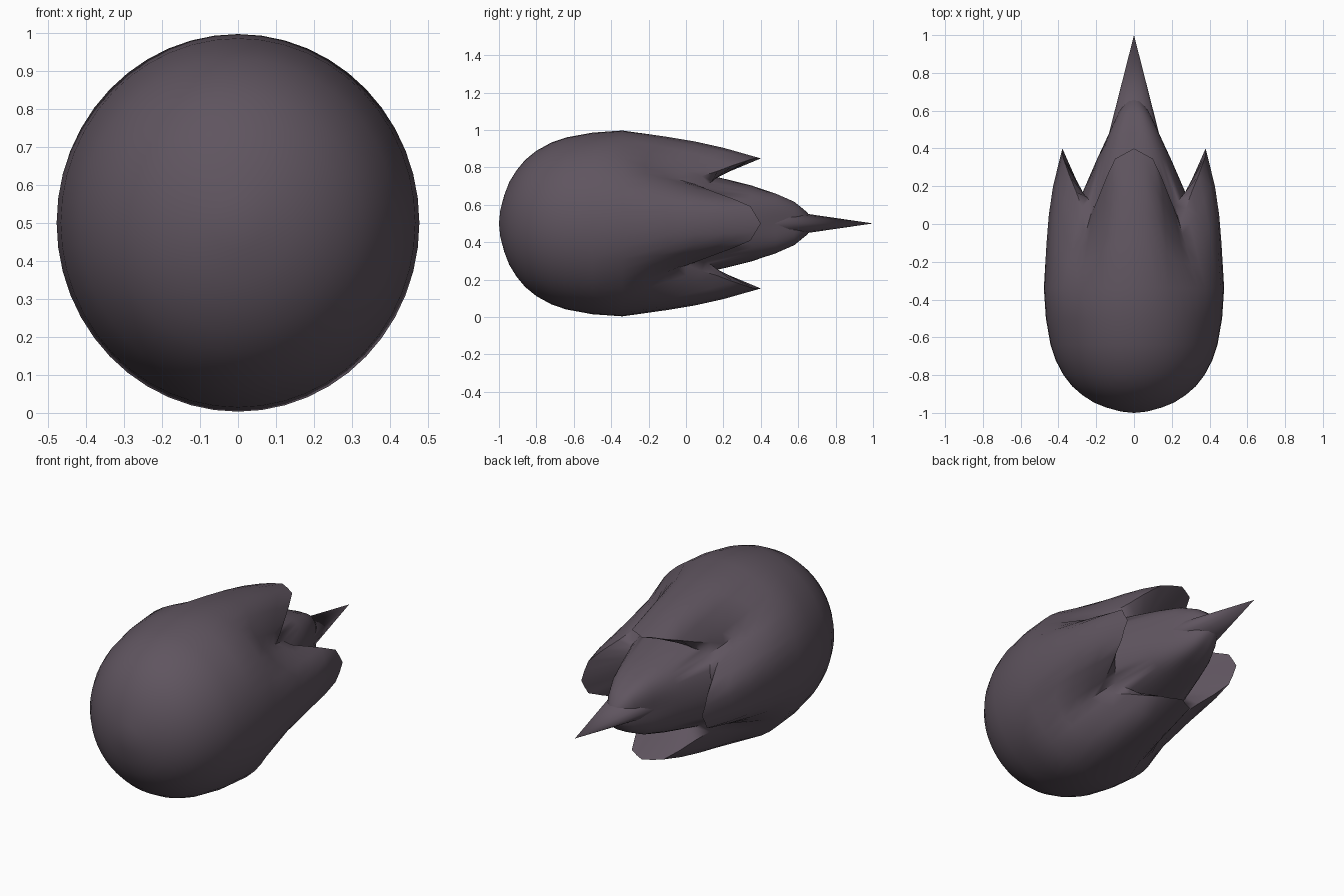
import bpy, bmesh
from math import sin, cos, pi

if "Cube" in bpy.data.objects:
    bpy.data.objects.remove(bpy.data.objects["Cube"])

mat = bpy.data.materials.new("dark_rock")
mat.diffuse_color = (0.115, 0.09, 0.115, 1)
mat.use_nodes = True
mat.node_tree.nodes["Principled BSDF"].inputs["Base Color"].default_value = mat.diffuse_color
SEG = 48
ZC = 0.5

# Profiles are (y, radius); the nose and core are round
nose = [(-.993, .07), (-.972, .148), (-.945, .217), (-.905, .28), (-.86, .333), (-.8, .381),
        (-.72, .424), (-.64, .451), (-.5, .476), (-.34, .487)]
core = [(.35, .203), (.48, .158), (.58, .115), (.65, .058)]
# Trailing fins: profile every 15 degrees from the fin centre,
# running out to the tip and folding back in to the core
fin = [
    [(-.1, .463), (.05, .444), (.2, .416), (.40, .363), (.16, .255)],
    [(-.1, .457), (.05, .435), (.2, .407), (.345, .370), (.16, .255)],
    [(-.2, .442), (-.08, .410), (.05, .373), (.17, .338), (.14, .265)],
    [(-.22, .430), (-.12, .385), (-.05, .352), (.0, .328), (.10, .282)],
]
N, F = len(nose), len(fin[0])


def fin_profile(d):
    """Profile at d steps of 15 degrees, halfway values averaged."""
    lo, hi = fin[int(d)], fin[min(int(d + .5), 3)]
    return [((a[0] + b[0]) / 2, (a[1] + b[1]) / 2) for a, b in zip(lo, hi)]


def scales(k, a):
    """Width and height factors for ring k at angle a; the core is squarish."""
    if k < N:
        return .98, 1.02
    if k < N + F - 1:
        return 1.0 + .015 * (k - N), 1.0 - .014 * (k - N)
    if k == N + F - 1:
        return 1.08, .98
    j = k - N - F
    s = 1 + (.08, .18, .15, 0)[j] * sin(2 * a) ** 2
    return (.95, .83, .75, .8)[j] * s, s


def finish(bm, name):
    bmesh.ops.recalc_face_normals(bm, faces=bm.faces)
    me = bpy.data.meshes.new(name)
    bm.to_mesh(me)
    bm.free()
    ob = bpy.data.objects.new(name, me)
    bpy.context.collection.objects.link(ob)
    me.materials.append(mat)
    bpy.ops.object.select_all(action='DESELECT')
    ob.select_set(True)
    bpy.context.view_layer.objects.active = ob
    bpy.ops.object.shade_smooth_by_angle(angle=pi * 50 / 180)
    return ob


# Body: rounded nose, four swept fins and a tapering core in one loft
bm = bmesh.new()
columns = []
for i in range(SEG):
    a = 2 * pi * i / SEG
    d = min(i % 12, 12 - i % 12) / 2
    col = []
    for k, (y, r) in enumerate(nose + fin_profile(d) + core):
        sx, sz = scales(k, a)
        col.append(bm.verts.new((r * sx * cos(a), y, ZC + r * sz * sin(a))))
    columns.append(col)
front = bm.verts.new((0, -1, ZC))
back = bm.verts.new((0, .67, ZC))
for i in range(SEG):
    p, q = columns[i], columns[(i + 1) % SEG]
    bm.faces.new((front, p[0], q[0]))
    bm.faces.new((back, q[-1], p[-1]))
    for k in range(len(p) - 1):
        bm.faces.new((p[k], p[k + 1], q[k + 1], q[k]))
finish(bm, "finned_body")

# Tail spike: flattened cone
bm = bmesh.new()
tip = bm.verts.new((0, 1, ZC))
ring = [bm.verts.new((.14 * cos(2 * pi * i / 12), .45, ZC + .08 * sin(2 * pi * i / 12)))
        for i in range(12)]
for i in range(12):
    bm.faces.new((tip, ring[i], ring[(i + 1) % 12]))
bm.faces.new(ring)
finish(bm, "tail_spike")
